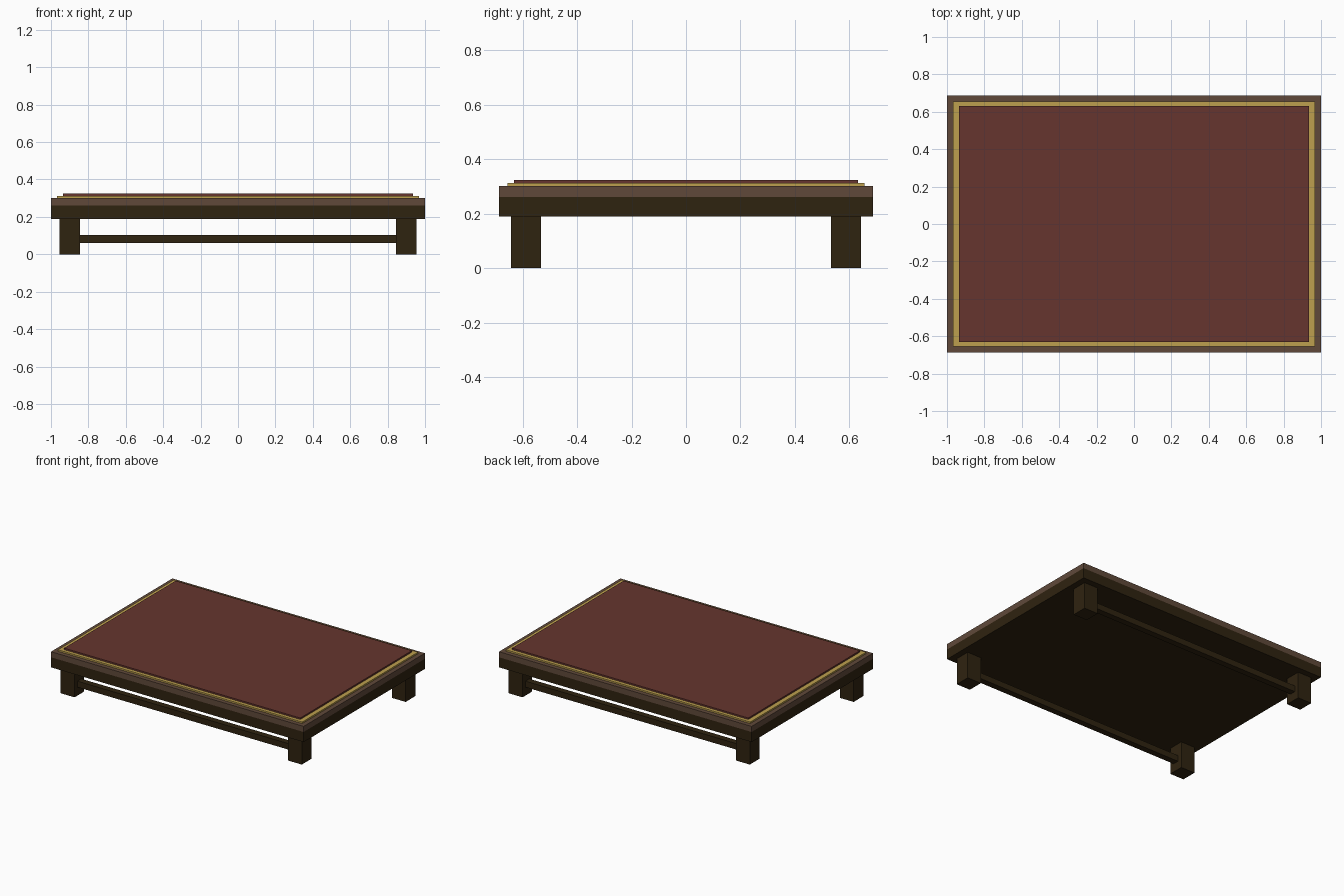
import bpy

cube = bpy.data.objects.get("Cube")
if cube:
    bpy.data.objects.remove(cube, do_unlink=True)


def srgb(r, g, b):
    def lin(c):
        c /= 255
        return c / 12.92 if c <= 0.04045 else ((c + 0.055) / 1.055) ** 2.4
    return (lin(r), lin(g), lin(b), 1)


def material(name, colour):
    m = bpy.data.materials.new(name)
    m.use_nodes = True
    m.diffuse_color = colour
    bsdf = next(n for n in m.node_tree.nodes if n.type == 'BSDF_PRINCIPLED')
    bsdf.inputs["Base Color"].default_value = colour
    bsdf.inputs["Roughness"].default_value = 0.8
    return m


dark_wood = material("dark wood", srgb(47, 35, 16))
brown_wood = material("brown wood", srgb(96, 73, 58))
gold = material("gold trim", srgb(190, 160, 78))
red = material("red cloth", srgb(102, 53, 46))


def box(name, x, y, z, mat):
    """Box from (min, max) ranges on each axis."""
    bpy.ops.mesh.primitive_cube_add(size=1)
    o = bpy.context.object
    o.name = o.data.name = name
    for v in o.data.vertices:
        v.co = [r[0] if c < 0 else r[1] for c, r in zip(v.co, (x, y, z))]
    o.data.materials.append(mat)
    return o


def slab(name, hx, hy, z0, z1, mat):
    return box(name, (-hx, hx), (-hy, hy), (z0, z1), mat)


# Platform: dark lower frame, brown top board, gold border, red mat
slab("lower_frame", 1.0, 0.686, 0.19, 0.262, dark_wood)
slab("top_board", 1.0, 0.686, 0.262, 0.302, brown_wood)
slab("gold_border", 0.967, 0.655, 0.302, 0.313, gold)
slab("red_mat", 0.935, 0.631, 0.313, 0.324, red)

# Square legs at the corners, with a long stretcher on the front and back
for side_y, yname in ((-1, "front"), (1, "back")):
    cy = side_y * 0.587
    for side_x, xname in ((-1, "right"), (1, "left")):
        cx = side_x * 0.9
        box(f"{yname}_{xname}_leg", (cx - 0.055, cx + 0.055),
            (cy - 0.055, cy + 0.055), (0, 0.19), dark_wood)
    box(f"{yname}_stretcher", (-0.845, 0.845),
        (cy - 0.022, cy + 0.022), (0.06, 0.103), dark_wood)
